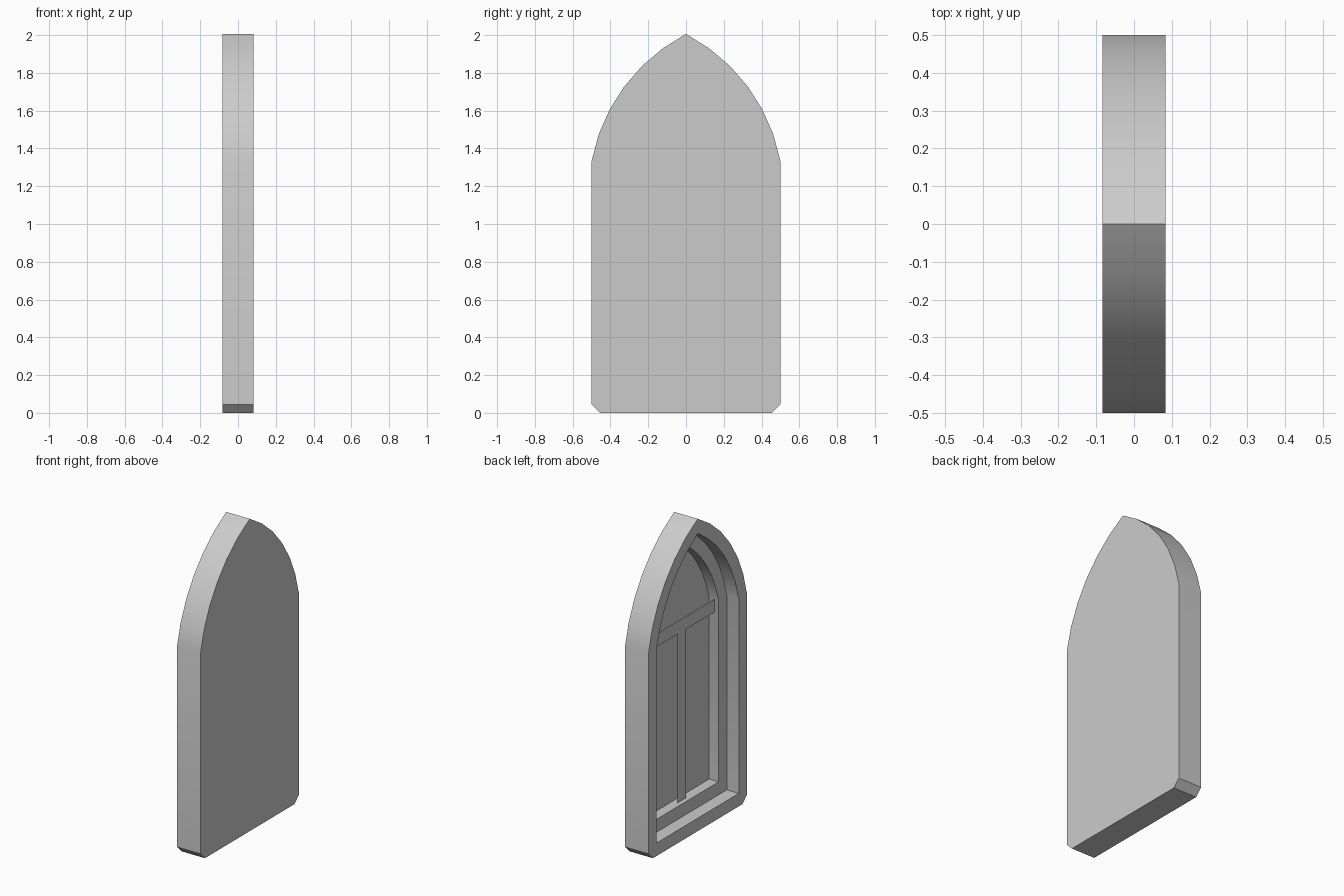
import bpy, bmesh, math

if "Cube" in bpy.data.objects:
    bpy.data.objects.remove(bpy.data.objects["Cube"], do_unlink=True)

STEP = 1 / 12           # width of each frame band
FRONT = -STEP           # x of the detailed face
BACK = STEP             # x of the plain face
SPRING = 4 / 3          # height where the arch begins
ARC_Y, ARC_Z, RADIUS = -0.442, 1.155, 0.959
SEGMENTS = 6

stone = bpy.data.materials.new("pale grey")
stone.use_nodes = True
colour = (0.6, 0.6, 0.6, 1)
stone.diffuse_color = colour
stone.node_tree.nodes["Principled BSDF"].inputs["Base Color"].default_value = colour


def outline(inset, chamfer=0.0):
    """Pointed arch outline as (y, z) points, moved inward by inset."""
    half, r = 0.5 - inset, RADIUS - inset
    start = math.asin((SPRING - ARC_Z) / r)
    end = math.acos(-ARC_Y / r)
    side = [(half - chamfer, inset), (half, inset + chamfer), (half, SPRING)]
    for i in range(1, SEGMENTS):
        a = start + (end - start) * i / SEGMENTS
        side.append((ARC_Y + r * math.cos(a), ARC_Z + r * math.sin(a)))
    apex = (0, ARC_Z + r * math.sin(end))
    return side + [apex] + [(-y, z) for y, z in reversed(side)]


def finish(bm, name):
    mesh = bpy.data.meshes.new(name)
    bm.to_mesh(mesh)
    bm.free()
    obj = bpy.data.objects.new(name, mesh)
    bpy.context.collection.objects.link(obj)
    mesh.materials.append(stone)
    return obj


# Stepped frame: outlines joined from the plain face round to the pane
bm = bmesh.new()
outer = outline(0, 0.045)
first, second = outline(STEP), outline(2 * STEP)
ledge, pane = FRONT + 0.085, FRONT + 0.152
stages = [(BACK, outer), (FRONT, outer), (FRONT, first),
          (ledge, first), (ledge, second), (pane, second)]
loops = [[bm.verts.new((x, y, z)) for y, z in pts] for x, pts in stages]
for a, b in zip(loops, loops[1:]):
    for i in range(len(a)):
        j = (i + 1) % len(a)
        bm.faces.new((a[i], a[j], b[j], b[i]))
bm.faces.new(loops[0])
bm.faces.new(loops[-1])
bmesh.ops.remove_doubles(bm, verts=bm.verts, dist=0.0001)
bmesh.ops.recalc_face_normals(bm, faces=bm.faces)
frame = finish(bm, "arched_window_frame")
bpy.ops.object.select_all(action='DESELECT')
frame.select_set(True)
bpy.context.view_layer.objects.active = frame
bpy.ops.object.shade_smooth_by_angle(angle=math.radians(30))


# Flat glazing bars in front of the pane
def bar(name, half, bottom, top):
    bm = bmesh.new()
    x = FRONT + 0.114
    corners = [(half, bottom), (-half, bottom), (-half, top), (half, top)]
    bm.faces.new([bm.verts.new((x, y, z)) for y, z in corners])
    bm.normal_update()
    if bm.faces[:][0].normal.x > 0:
        bmesh.ops.reverse_faces(bm, faces=bm.faces)
    return finish(bm, name)


bar("upright_glazing_bar", STEP / 2, 2 * STEP, SPRING - STEP)
bar("cross_glazing_bar", 0.5 - 2 * STEP, SPRING - STEP, SPRING)
